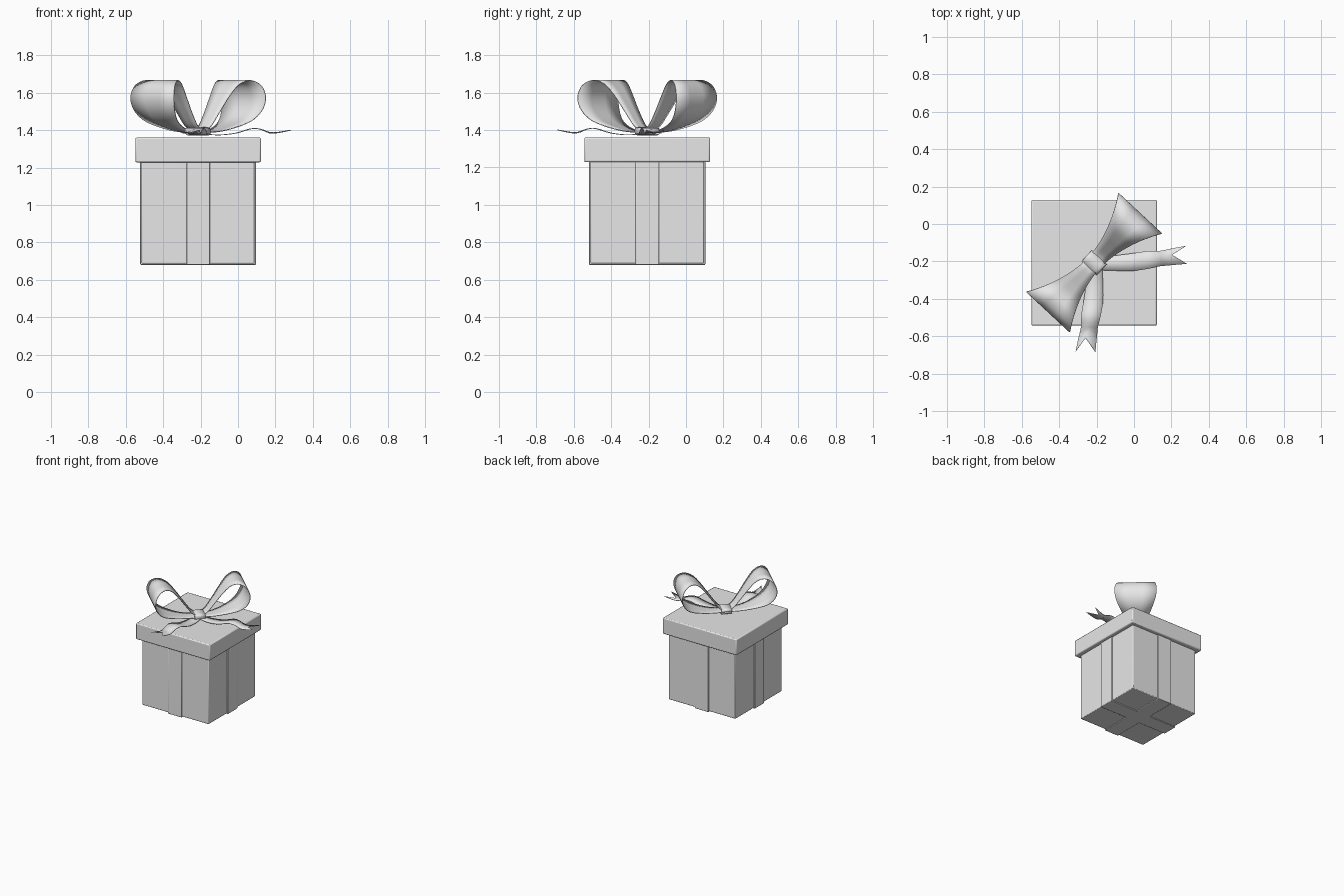
import bpy, bmesh, math
from mathutils import Vector, Matrix

if "Cube" in bpy.data.objects:
    bpy.data.objects.remove(bpy.data.objects["Cube"])

paper = bpy.data.materials.new("pale grey paper")
paper.diffuse_color = (0.8, 0.8, 0.8, 1)
paper.use_nodes = True
paper.node_tree.nodes["Principled BSDF"].inputs["Base Color"].default_value = paper.diffuse_color

CX, CY = -0.213, -0.207          # vertical axis of the gift box
BOW = math.radians(47)           # heading of the bow loops


def finish(name, bm, bevel=0, thick=0, angle=35):
    bmesh.ops.recalc_face_normals(bm, faces=bm.faces)
    me = bpy.data.meshes.new(name)
    bm.to_mesh(me)
    bm.free()
    ob = bpy.data.objects.new(name, me)
    bpy.context.collection.objects.link(ob)
    me.materials.append(paper)
    if thick:
        m = ob.modifiers.new("thickness", 'SOLIDIFY')
        m.thickness, m.offset = thick, 0
    if bevel:
        m = ob.modifiers.new("soft edges", 'BEVEL')
        m.width, m.segments = bevel, 2
    bpy.ops.object.select_all(action='DESELECT')
    ob.select_set(True)
    bpy.context.view_layer.objects.active = ob
    bpy.ops.object.shade_smooth_by_angle(angle=math.radians(angle))
    return ob


def block(name, sx, sy, z0, z1, bevel):
    bm = bmesh.new()
    bmesh.ops.create_cube(bm, size=1, matrix=Matrix.Translation((CX, CY, (z0 + z1) / 2))
                          @ Matrix.Diagonal((sx, sy, z1 - z0, 1)))
    return finish(name, bm, bevel=bevel)


def smooth_path(pts, steps=5):
    """Catmull-Rom curve through the given points."""
    p = [Vector(q) for q in pts]
    p = [2 * p[0] - p[1]] + p + [2 * p[-1] - p[-2]]
    out = []
    for a, b, c, d in zip(p, p[1:], p[2:], p[3:]):
        for i in range(steps):
            t = i / steps
            out.append(0.5 * (2 * b + (c - a) * t + (2 * a - 5 * b + 4 * c - d) * t * t
                              + (3 * b - a - 3 * c + d) * t ** 3))
    return out + [p[-2]]


def strip(name, rows, thick):
    """Ribbon sheet made of rows of points."""
    bm = bmesh.new()
    grid = [[bm.verts.new(v) for v in r] for r in rows]
    for r, s in zip(grid, grid[1:]):
        for i in range(len(r) - 1):
            bm.faces.new((r[i], r[i + 1], s[i + 1], s[i]))
    return finish(name, bm, thick=thick, angle=50)


# Box and lid
block("box_body", 0.605, 0.605, 0.686, 1.24, 0.005)
block("lid", 0.672, 0.672, 1.228, 1.36, 0.008)

# Ribbon bands wrapped around the sides and the bottom
block("band_front_to_back", 0.125, 0.62, 0.68, 1.235, 0.004)
block("band_side_to_side", 0.62, 0.125, 0.68, 1.235, 0.004)

# Two bow loops: a teardrop profile that flares away from the knot
loop_profile = smooth_path([
    (0.0, 1.388), (0.1, 1.392), (0.2, 1.413), (0.29, 1.45), (0.342, 1.505),
    (0.36, 1.57), (0.345, 1.627), (0.312, 1.657), (0.27, 1.664), (0.22, 1.64),
    (0.165, 1.575), (0.11, 1.497), (0.05, 1.42), (0.0, 1.402)], 4)
for name, turn in (("bow_loop_back", 0), ("bow_loop_front", math.pi)):
    rot = Matrix.Translation((CX, CY, 0)) @ Matrix.Rotation(BOW + turn, 4, 'Z')
    rows = []
    for r, z in loop_profile:
        w = 0.043 + 0.115 * (max(r, 0) / 0.36) ** 1.9
        rows.append([rot @ Vector((r, w * k, z)) for k in (-1, -0.33, 0.33, 1)])
    strip(name, rows, 0.005)

# Two wavy tails with a notched end, mirrored across the bow
tail_path = smooth_path([
    (0.0, -0.01, 1.385), (0.1, -0.003, 1.374), (0.2, 0.003, 1.384), (0.28, 0.014, 1.407),
    (0.33, 0.02, 1.405), (0.385, 0.027, 1.385), (0.43, 0.034, 1.387), (0.492, 0.042, 1.4)], 4)
n = len(tail_path) - 1
for name, swap in (("tail_right", False), ("tail_front", True)):
    rows = []
    for i, p in enumerate(tail_path):
        w = 0.028 + 0.02 * i / n + 0.013 * math.sin(math.pi * min(1, i / n * 1.6))
        mid = p.copy()
        k = max(0, (p.x - 0.34) / (0.492 - 0.34))
        mid.x -= 0.075 * k                        # notch
        if k > 0:                                 # keep the notch on the wave
            j = min(tail_path, key=lambda q: abs(q.x - mid.x))
            mid.z = j.z
        row = [p + Vector((0.004, -w, 0)), mid, p + Vector((0, w, 0))]
        if swap:
            row = [Vector((-v.y * 1.1, -v.x * 0.965, v.z)) for v in row]
        rows.append([v + Vector((CX, CY, 0)) for v in row])
    strip(name, rows, 0.004)

# Knot: a short rounded sleeve around the middle of the bow
rot = Matrix.Translation((CX, CY, 1.393)) @ Matrix.Rotation(BOW, 4, 'Z')
ring = []
for i in range(25):
    a = 2 * math.pi * i / 24
    c, s = math.cos(a), math.sin(a)
    ring.append((0.053 * math.copysign(abs(c) ** 0.5, c), 0.02 * math.copysign(abs(s) ** 0.5, s)))
strip("knot", [[rot @ Vector((x, y, z)) for x in (-0.04, 0, 0.04)] for y, z in ring], 0.005)
